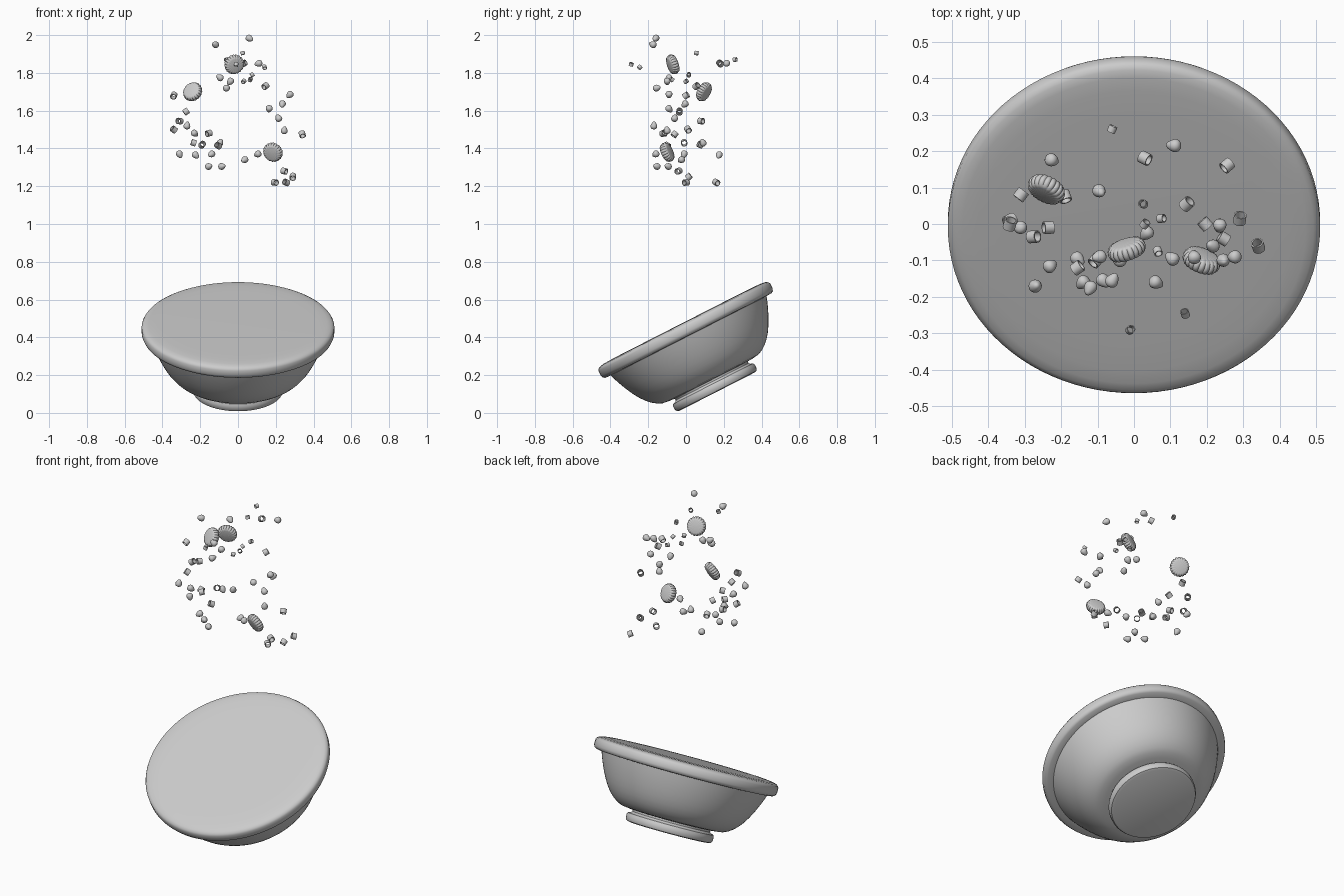
import bpy, bmesh, math, random
from mathutils import Vector, Matrix

random.seed(7)


def finish(name, verts, faces, angle=35):
    me = bpy.data.meshes.new(name)
    me.from_pydata(verts, [], faces)
    bm = bmesh.new()
    bm.from_mesh(me)
    bmesh.ops.remove_doubles(bm, verts=bm.verts, dist=1e-6)
    bmesh.ops.recalc_face_normals(bm, faces=bm.faces)
    bm.to_mesh(me)
    bm.free()
    me.shade_smooth()
    me.set_sharp_from_angle(angle=math.radians(angle))
    return me


def lathe(name, profile, seg, closed=False, radius=lambda a: 1.0, angle=35):
    """Revolve (r, z) points about z; radius(a) modulates the outline."""
    verts, faces, n = [], [], len(profile)
    for i in range(seg):
        a = 2 * math.pi * i / seg
        k = radius(a)
        verts += [(r * k * math.cos(a), r * k * math.sin(a), z) for r, z in profile]
    for i in range(seg):
        p, q = i * n, (i + 1) % seg * n
        for j in range(n if closed else n - 1):
            m = (j + 1) % n
            f = [p + j, q + j, q + m, p + m]
            if profile[j][0] == 0:
                f = [p + j, q + m, p + m]
            elif profile[m][0] == 0:
                f = [p + j, q + j, p + m]
            faces.append(f)
    return finish(name, verts, faces, angle)


def place(name, me, loc, axis, scale=1.0):
    ob = bpy.data.objects.new(name, me)
    bpy.context.collection.objects.link(ob)
    rot = Vector(axis).normalized().to_track_quat('Z', 'Y').to_matrix().to_4x4()
    ob.matrix_world = Matrix.Translation(loc) @ rot @ Matrix.Scale(scale, 4)
    return ob


def random_axis():
    return Vector([random.uniform(-1, 1) for _ in range(3)])


# Tilted bowl: foot ring, curved wall, thick rim, filled top
bowl_profile = [
    (0, 0.005), (0.222, 0.005), (0.236, 0.009), (0.242, 0.02), (0.243, 0.04),
    (0.238, 0.052), (0.222, 0.057), (0.216, 0.064), (0.218, 0.074),
    (0.25, 0.076), (0.285, 0.081), (0.31, 0.092), (0.335, 0.11), (0.358, 0.132),
    (0.38, 0.16), (0.4, 0.192), (0.42, 0.23), (0.437, 0.268), (0.452, 0.305),
    (0.463, 0.337), (0.494, 0.339), (0.504, 0.345), (0.51, 0.358), (0.51, 0.388),
    (0.504, 0.398), (0.492, 0.405), (0.47, 0.409), (0.43, 0.411), (0.36, 0.412), (0, 0.412)]
bowl = bpy.data.objects.new("bowl", lathe("bowl", bowl_profile, 96))
bpy.context.collection.objects.link(bowl)
bowl.rotation_euler.x = math.radians(27)
bowl.location = (0, 0.167, 0.108)

# Fluted round slices
slice_profile = [(0, -0.021), (0.036, -0.021), (0.046, -0.018), (0.052, -0.009), (0.054, 0),
                 (0.052, 0.009), (0.046, 0.018), (0.036, 0.021), (0, 0.021)]
slice_mesh = lathe("fluted_slice", slice_profile, 120,
                   radius=lambda a: 0.92 + 0.08 * abs(math.sin(10 * a)) ** 0.6, angle=45)
for loc, axis in [((-0.02, -0.07, 1.845), (0.3, -0.9, -0.3)),
                  ((-0.24, 0.095, 1.70), (-0.42, -0.8, 0.45)),
                  ((0.185, -0.10, 1.38), (-0.33, -0.85, -0.4))]:
    place("fluted_slice", slice_mesh, loc, axis)

# Floating nuts
nut_profile = [(0, -0.019), (0.009, -0.0175), (0.015, -0.013), (0.018, -0.006), (0.0175, 0.001),
               (0.0145, 0.009), (0.0095, 0.017), (0.005, 0.0215), (0, 0.023)]
nut_mesh = lathe("nut", nut_profile, 20, angle=60)
nuts = [
    (.06, -.16, 1.983), (-.12, -.175, 1.95), (.11, .215, 1.85), (.275, -.09, 1.685),
    (.235, -.005, 1.635), (.165, -.09, 1.61), (.215, -.06, 1.56), (.245, -.10, 1.495),
    (.105, -.095, 1.37), (.035, -.025, 1.34), (-.085, -.155, 1.305), (-.155, -.095, 1.305),
    (-.14, -.16, 1.37), (-.225, .175, 1.365), (-.31, -.01, 1.37), (-.23, -.115, 1.48),
    (-.27, -.17, 1.52), (-.095, .09, 1.43), (-.095, -.09, 1.775), (-.04, -.10, 1.755),
    (-.06, -.155, 1.72)]
for i, p in enumerate(nuts):
    place("nut", nut_mesh, p, (0.8, -0.4, -0.45) if i == 0 else random_axis())

# Floating chopped tubes: large and small
tube_mesh = lathe("tube", [(0.018, -0.014), (0.018, 0.014), (0.014, 0.014), (0.014, -0.014)],
                  24, closed=True)
large = [
    (.03, .18, 1.85), (.255, .16, 1.22), (-.31, .08, 1.545), (-.19, .075, 1.42),
    (-.34, 0, 1.68), (-.34, .01, 1.50), (-.275, -.035, 1.595), (-.105, -.10, 1.415),
    (-.155, -.12, 1.48), (.195, 0, 1.22), (.29, .015, 1.25), (.245, -.04, 1.28),
    (.34, -.06, 1.475), (.145, .055, 1.73), (-.235, -.01, 1.43)]
small = [
    (-.06, .26, 1.87), (.025, .055, 1.905), (.075, .015, 1.79), (.065, -.075, 1.765),
    (.03, 0, 1.755), (-.01, -.29, 1.845), (.14, -.245, 1.83)]
for pts, scale in ((large, 0.95), (small, 0.65)):
    for p in pts:
        place("tube", tube_mesh, p, random_axis(), scale)
